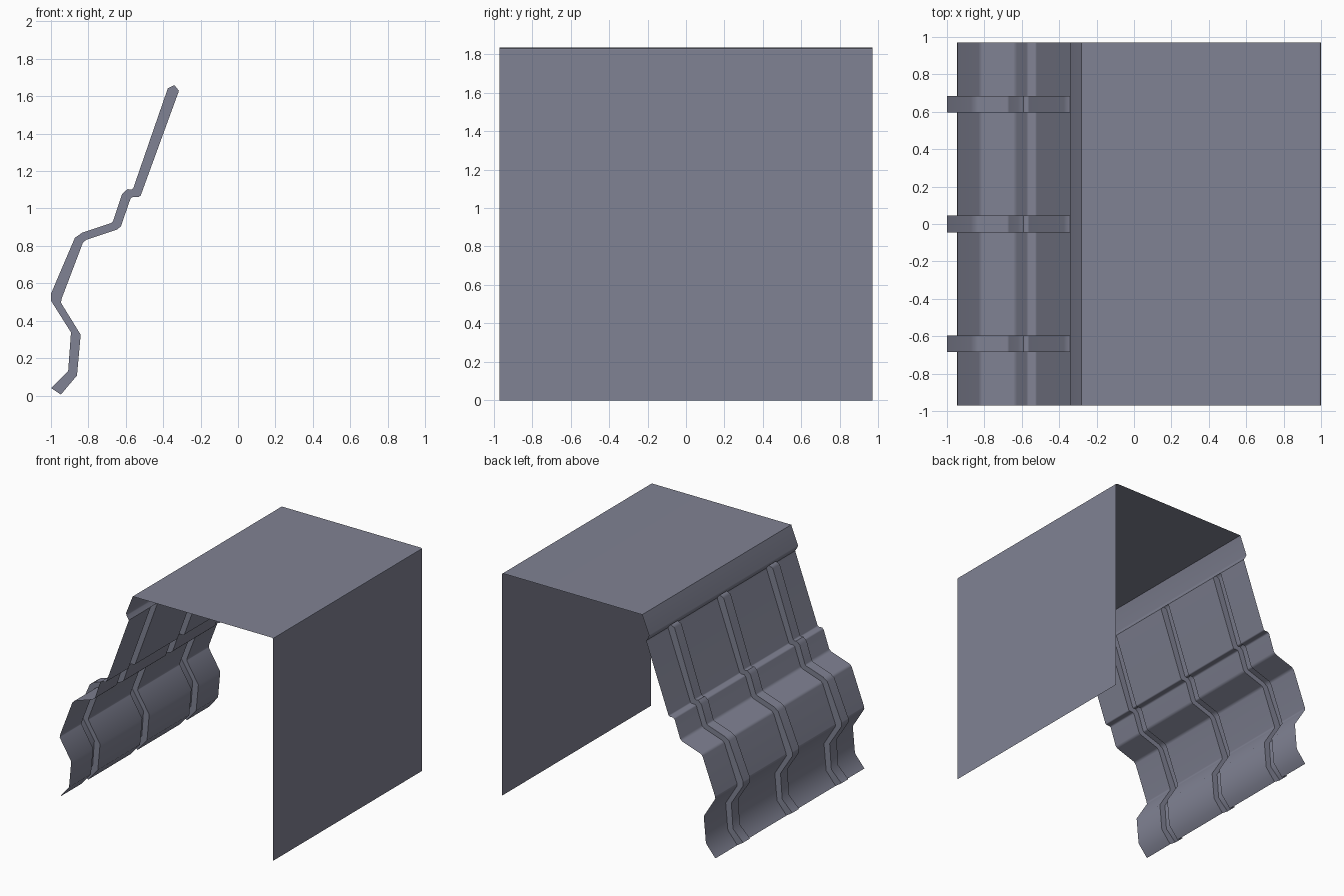
import bpy, bmesh
from math import radians

if "Cube" in bpy.data.objects:
    bpy.data.objects.remove(bpy.data.objects["Cube"])

HALF_DEPTH = 0.97
RIB_HALF = 0.045
RIB_CENTRES = (-0.64, 0.0, 0.64)

# Blue-grey sheet metal
metal = bpy.data.materials.new("sheet_metal")
metal.diffuse_color = (0.216, 0.223, 0.292, 1.0)
metal.use_nodes = True
metal.node_tree.nodes["Principled BSDF"].inputs["Base Color"].default_value = metal.diffuse_color


def loft(name, columns, angle):
    """Skin a run of (y, xz-profile) columns into an open thin sheet."""
    bm = bmesh.new()
    rows = [[bm.verts.new((x, y, z)) for x, z in prof] for y, prof in columns]
    for a, b in zip(rows, rows[1:]):
        for i in range(len(a) - 1):
            bm.faces.new((a[i], a[i + 1], b[i + 1], b[i]))
    bmesh.ops.remove_doubles(bm, verts=bm.verts, dist=0.0005)
    mesh = bpy.data.meshes.new(name)
    bm.to_mesh(mesh)
    bm.free()
    mesh.materials.append(metal)
    obj = bpy.data.objects.new(name, mesh)
    bpy.context.collection.objects.link(obj)
    # Soft folds, with the broad panels kept flat
    bpy.ops.object.select_all(action='DESELECT')
    obj.select_set(True)
    bpy.context.view_layer.objects.active = obj
    bpy.ops.object.shade_smooth_by_angle(angle=radians(angle))
    obj.modifiers.new("flat_panels", 'WEIGHTED_NORMAL').keep_sharp = True
    return obj


# Folded cover: top lip, flat roof, small corner fold, upright back wall
cover = [(-0.316, 1.63), (-0.335, 1.66), (-0.342, 1.68), (-0.28, 1.835),
         (0.985, 1.835), (0.997, 1.83), (1.0, 1.82), (1.0, 0.0)]
loft("roof_and_wall", [(-HALF_DEPTH, cover), (HALF_DEPTH, cover)], 50)

# Bent side panel: base sheet profile and the matching raised rib profile
base = [(-0.947, 0.005), (-0.861, 0.107), (-0.841, 0.325), (-0.946, 0.495),
        (-0.944, 0.515), (-0.83, 0.815), (-0.812, 0.832), (-0.645, 0.888),
        (-0.626, 0.905), (-0.575, 1.052), (-0.563, 1.062), (-0.53, 1.062),
        (-0.52, 1.07), (-0.322, 1.612), (-0.318, 1.622), (-0.316, 1.63)]
raised = [(-1.0, 0.04), (-0.908, 0.13), (-0.893, 0.338), (-1.0, 0.507),
          (-1.0, 0.544), (-0.872, 0.843), (-0.834, 0.87), (-0.678, 0.922),
          (-0.668, 0.932), (-0.62, 1.077), (-0.59, 1.104), (-0.572, 1.1),
          (-0.56, 1.108), (-0.375, 1.643), (-0.34, 1.659), (-0.316, 1.63)]

# Step out to the rib profile and back in at each rib
columns = [(-HALF_DEPTH, base)]
for c in RIB_CENTRES:
    lo, hi = c - RIB_HALF, c + RIB_HALF
    columns += [(lo, base), (lo, raised), (hi, raised), (hi, base)]
columns.append((HALF_DEPTH, base))
loft("ribbed_side_panel", columns, 48)
